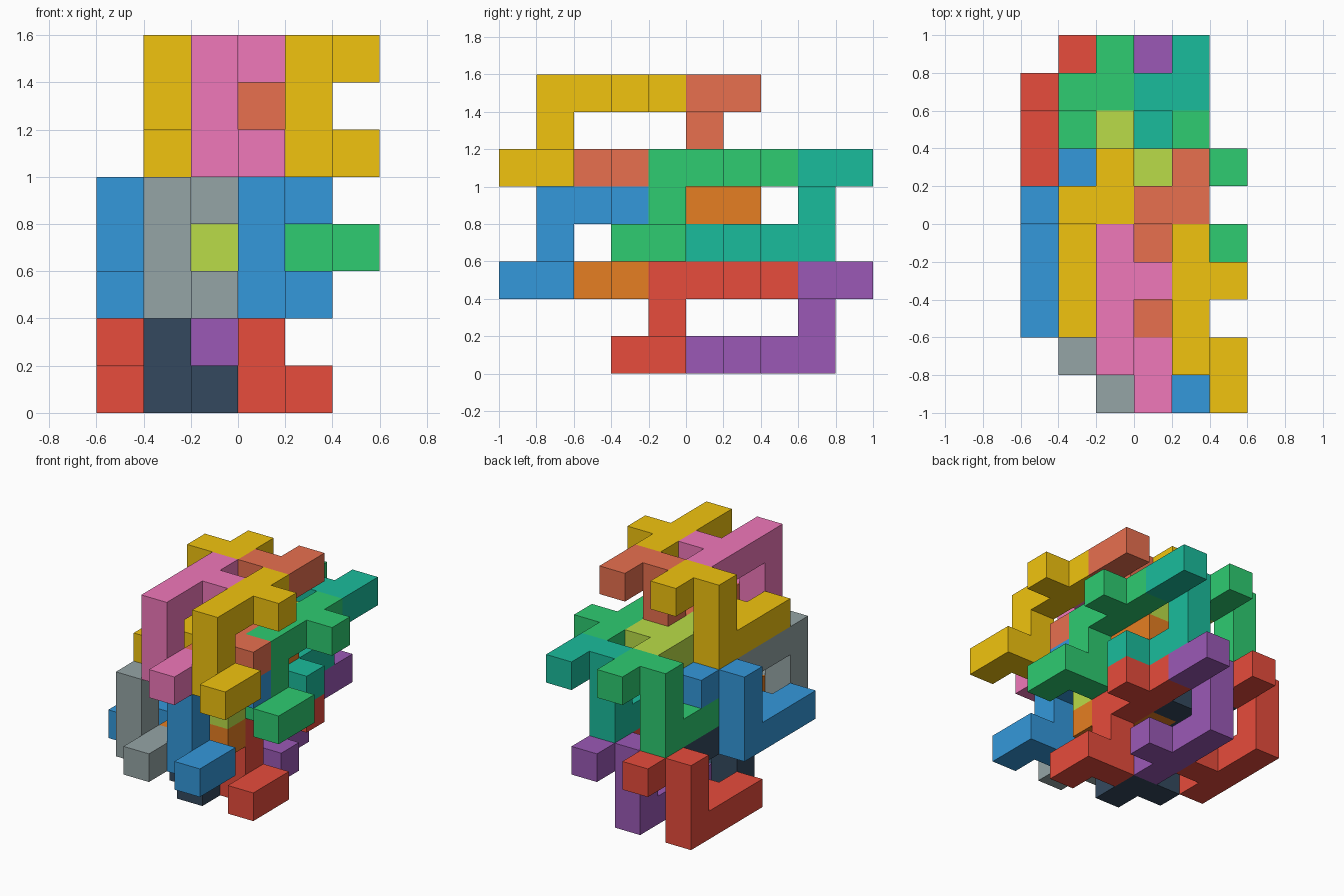
import bpy, bmesh
from mathutils import Vector

if "Cube" in bpy.data.objects:
    bpy.data.objects.remove(bpy.data.objects["Cube"])

S = 0.2                                   # cell size
ORIGIN = Vector((-0.6, -1.0, 0.0))

# One piece: upright post, long top arm with a side stub, short bent foot
FOOT_DOWN = [(0, 0, 0), (0, 0, 1), (1, 0, 0), (1, -1, 0),
             (0, 0, 2), (0, 1, 2), (0, 2, 2), (0, 3, 2), (1, 2, 2)]
# The same piece turned half a turn about x
FOOT_UP = [(x, -y, 2 - z) for x, y, z in FOOT_DOWN]

COLOURS = {
    "red": "E74C3C", "blue": "3498DB", "green": "2ECC71", "yellow": "F1C40F",
    "purple": "9B59B6", "teal": "1ABC9C", "orange": "E67E22", "coral": "E8704F",
    "dark": "34495E", "grey": "95A5A6", "lime": "BADC48", "pink": "F078BA",
}

# The six sides of a cell: outward direction and corners
SIDES = []
for axis in range(3):
    u, v = (axis + 1) % 3, (axis + 2) % 3
    for side in (0, 1):
        n = [0, 0, 0]
        n[axis] = 1 if side else -1
        ring = []
        for a, b in ((0, 0), (1, 0), (1, 1), (0, 1)):
            c = [0, 0, 0]
            c[axis], c[u], c[v] = side, a, b
            ring.append(tuple(c))
        SIDES.append((tuple(n), ring if side else ring[::-1]))


def add(p, q):
    return tuple(a + b for a, b in zip(p, q))


def material(name):
    mat = bpy.data.materials.get(name)
    if mat is None:
        mat = bpy.data.materials.new(name)
        srgb = [int(COLOURS[name][i:i + 2], 16) / 255 for i in (0, 2, 4)]
        mat.diffuse_color = [((c + 0.055) / 1.055) ** 2.4 for c in srgb] + [1]
        mat.use_nodes = True
        mat.node_tree.nodes["Principled BSDF"].inputs["Base Color"].default_value = mat.diffuse_color
    return mat


def piece(name, colour, cells, at):
    """Skin a set of cells, leaving out the walls between them."""
    cells = {add(c, at) for c in cells}
    bm = bmesh.new()
    verts = {}
    for cell in sorted(cells):
        for normal, ring in SIDES:
            if add(cell, normal) in cells:
                continue
            face = []
            for corner in ring:
                key = add(cell, corner)
                if key not in verts:
                    verts[key] = bm.verts.new(ORIGIN + Vector(key) * S)
                face.append(verts[key])
            bm.faces.new(face)
    bmesh.ops.dissolve_limit(bm, angle_limit=0.01, verts=bm.verts[:], edges=bm.edges[:])
    mesh = bpy.data.meshes.new(name)
    bm.to_mesh(mesh)
    bm.free()
    mesh.materials.append(material(colour))
    bpy.context.collection.objects.link(bpy.data.objects.new(name, mesh))


# Four groups of four pieces, stepped up through the stack
GROUPS = [  # step, colours from left to right
    ((0, 0, 0), ("red", "dark", "purple", "red")),
    ((0, -3, 2), ("blue", "grey", "orange", "blue")),
    ((1, 0, 3), ("green", "lime", "teal", "green")),
    ((1, -3, 5), ("yellow", "pink", "coral", "yellow")),
]
for g, (step, colours) in enumerate(GROUPS, 1):
    for i, colour in enumerate(colours):
        if i % 2 == 0:
            piece(f"group_{g}_foot_up_piece_{i + 1}", colour, FOOT_UP, add(step, (i, 8, 0)))
        else:
            piece(f"group_{g}_foot_down_piece_{i + 1}", colour, FOOT_DOWN, add(step, (i, 4, 0)))
